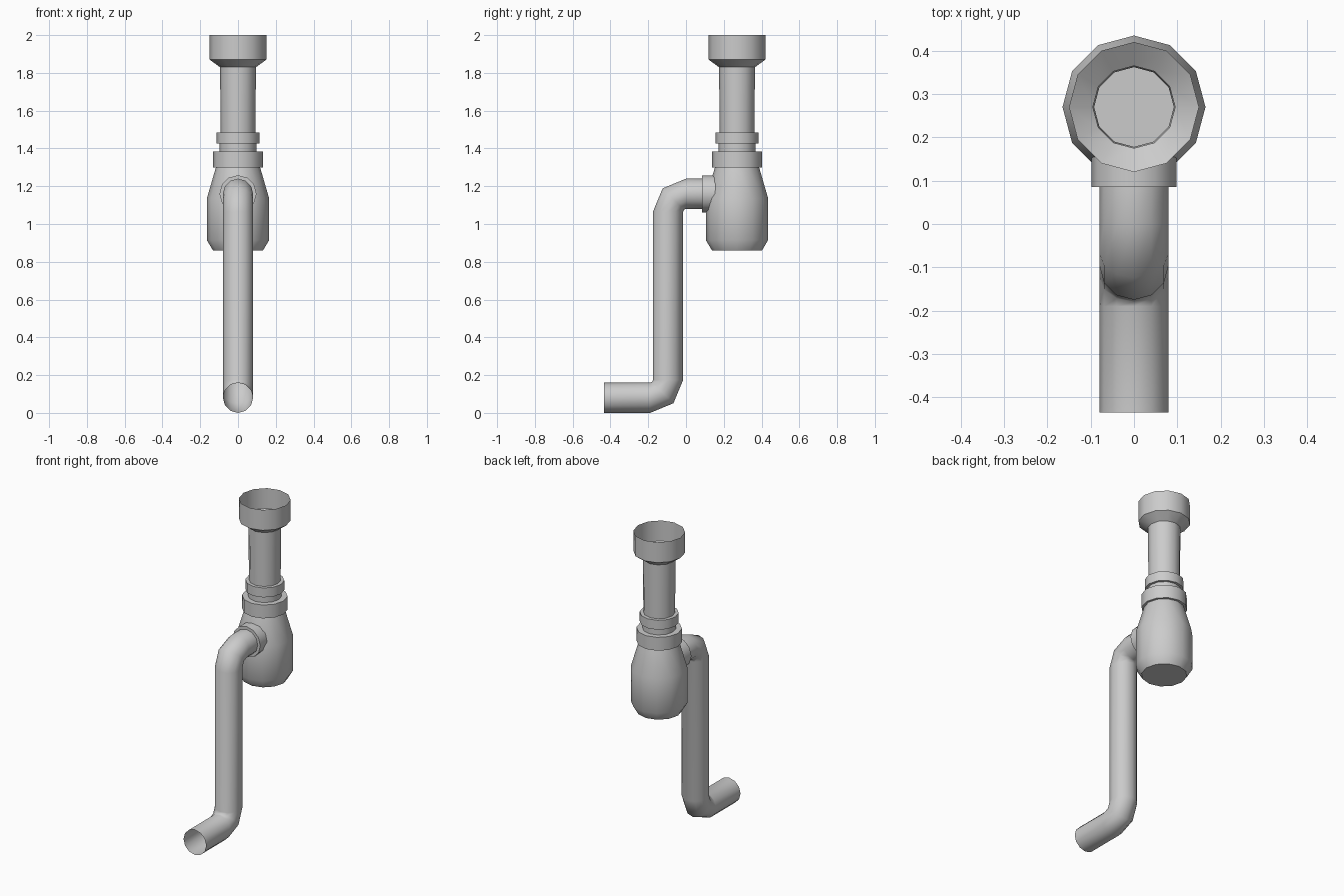
import bpy, bmesh
from math import sin, cos, pi, radians

if "Cube" in bpy.data.objects:
    bpy.data.objects.remove(bpy.data.objects["Cube"])

SIDES = 12
AXIS_Y = 0.27      # depth of the upright trap axis
OUTLET_Z = 1.16    # height of the side outlet


def tube(name, rings, cap_end=False):
    """Skin 12-sided rings (y, z, radius, tilt in degrees) into a shell."""
    bm = bmesh.new()
    loops = []
    for y, z, r, tilt in rings:
        t = radians(tilt)
        loop = []
        for i in range(SIDES):
            a = 2 * pi * i / SIDES
            s = r * sin(a)
            loop.append(bm.verts.new((r * cos(a), y + s * cos(t), z + s * sin(t))))
        loops.append(loop)
    for lo, hi in zip(loops, loops[1:]):
        for i in range(SIDES):
            j = (i + 1) % SIDES
            bm.faces.new((lo[i], lo[j], hi[j], hi[i]))
    if cap_end:
        bm.faces.new(loops[-1])
    bmesh.ops.recalc_face_normals(bm, faces=bm.faces)
    mesh = bpy.data.meshes.new(name)
    bm.to_mesh(mesh)
    bm.free()
    obj = bpy.data.objects.new(name, mesh)
    bpy.context.collection.objects.link(obj)
    bpy.ops.object.select_all(action='DESELECT')
    obj.select_set(True)
    bpy.context.view_layer.objects.active = obj
    bpy.ops.object.shade_smooth_by_angle(angle=radians(50))
    return obj


def upright(name, profile, cap_end=False):
    """Lathe a (radius, z) profile about the trap axis."""
    return tube(name, [(AXIS_Y, z, r, 0) for r, z in profile], cap_end)


def elbow(cy, cz, radius, start, end, r, steps=2):
    """Rings of a bend about (cy, cz)."""
    rings = []
    for i in range(steps + 1):
        d = start + (end - start) * i / steps
        t = radians(d)
        rings.append((cy + radius * cos(t), cz + radius * sin(t), r, d))
    return rings


# Open cup and down pipe
upright("inlet_pipe", [(0.15, 2.0), (0.15, 1.87), (0.095, 1.83), (0.092, 1.485)])

# Rings that clamp the pipe to the trap
upright("coupling_nuts", [(0.092, 1.485), (0.113, 1.485), (0.113, 1.425),
                          (0.098, 1.425), (0.098, 1.385), (0.132, 1.385),
                          (0.132, 1.30), (0.117, 1.30)])

# Bottle shaped trap with closed base
upright("trap_body", [(0.117, 1.30), (0.165, 1.135), (0.165, 0.915),
                      (0.132, 0.86)], cap_end=True)

# Collar around the side outlet
tube("outlet_collar", [(0.155, OUTLET_Z, 0.098, 90), (0.085, OUTLET_Z, 0.098, 90),
                       (0.085, OUTLET_Z, 0.08, 90)])

# Waste pipe with two elbows and an open end
R, r = 0.095, 0.08
tube("waste_pipe",
     [(0.085, OUTLET_Z, r, 90)]
     + elbow(0.0, OUTLET_Z - R, R, 90, 180, r)
     + elbow(-2 * R, r + R, -R, 180, 90, r)
     + [(-0.435, r, r, 90)])
